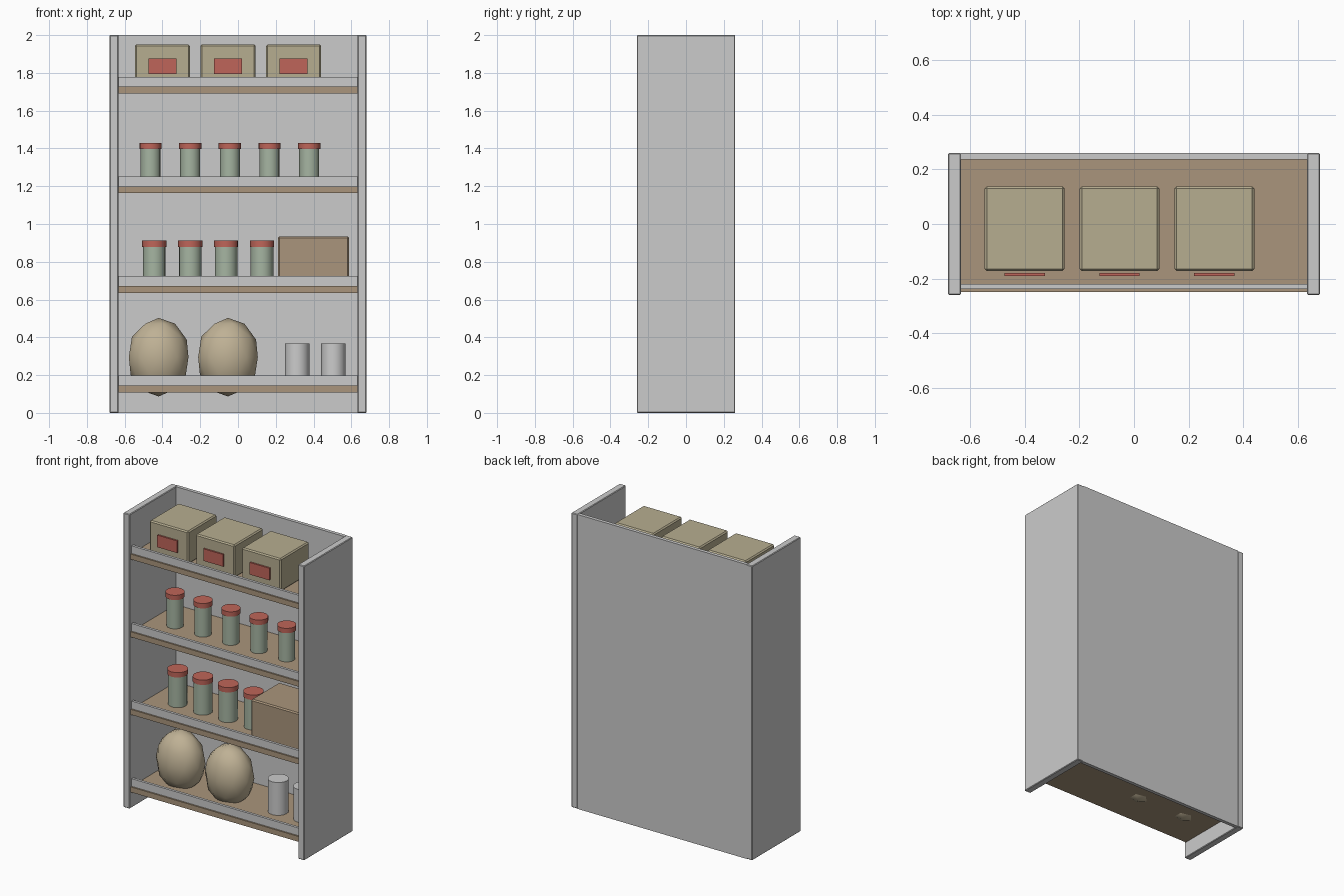
import bpy
from math import radians

if "Cube" in bpy.data.objects:
    bpy.data.objects.remove(bpy.data.objects["Cube"])


def mat(name, r, g, b):
    m = bpy.data.materials.new(name)
    m.diffuse_color = (r, g, b, 1)
    m.use_nodes = True
    m.node_tree.nodes["Principled BSDF"].inputs["Base Color"].default_value = m.diffuse_color
    return m


WOOD = mat("wood", 0.40, 0.30, 0.20)
CARD = mat("cardboard", 0.47, 0.42, 0.28)
RED = mat("red", 0.52, 0.13, 0.10)
GLASS = mat("green_glass", 0.38, 0.46, 0.36)
SACK = mat("sack_cloth", 0.52, 0.44, 0.30)


def finish(ob, name, m):
    ob.name = name
    if m:
        ob.data.materials.append(m)
    return ob


def box(name, x, y, z, m=None, bevel=0.0):
    """Box from (min, max) pairs."""
    bpy.ops.mesh.primitive_cube_add(size=1, location=[sum(p) / 2 for p in (x, y, z)])
    ob = bpy.context.object
    ob.scale = [p[1] - p[0] for p in (x, y, z)]
    bpy.ops.object.transform_apply(location=False, rotation=False, scale=True)
    if bevel:
        b = ob.modifiers.new("bevel", 'BEVEL')
        b.width = bevel
        b.segments = 1
    return finish(ob, name, m)


def cylinder(name, x, y, z0, z1, r, m=None):
    bpy.ops.mesh.primitive_cylinder_add(vertices=16, radius=r, depth=z1 - z0,
                                        location=(x, y, (z0 + z1) / 2))
    ob = bpy.context.object
    bpy.ops.object.shade_smooth_by_angle(angle=radians(30))
    return finish(ob, name, m)


def jar(name, x, z0, z1, r, lid_r):
    cylinder(name + "_body", x, CY, z0, z1 - 0.033, r, GLASS)
    cylinder(name + "_lid", x, CY, z1 - 0.033, z1, lid_r, RED)


CY = -0.015                               # depth line of the goods
SHELF = [0.145, 0.672, 1.199, 1.727]      # shelf top heights

# Cabinet
for side, s in (("left", -1), ("right", 1)):
    box(side + "_panel", sorted((s * 0.68, s * 0.633)), (-0.26, 0.26), (0, 2), bevel=0.004)
box("back_panel", (-0.635, 0.635), (0.236, 0.26), (0, 2))

# Shelves with front lips
for i, z in enumerate(SHELF):
    box(f"shelf_{i}", (-0.634, 0.634), (-0.248, 0.237), (z - 0.036, z), WOOD)
    box(f"shelf_lip_{i}", (-0.634, 0.634), (-0.238, -0.22), (z, z + 0.052))

# Bottom shelf: sacks and cans
for i, x in enumerate((-0.42, -0.053)):
    bpy.ops.mesh.primitive_ico_sphere_add(subdivisions=2, radius=1, location=(x, CY, 0.295))
    ob = bpy.context.object
    ob.scale = (0.166, 0.132, 0.208)
    bpy.ops.object.transform_apply(location=False, rotation=False, scale=True)
    bpy.ops.object.shade_smooth()
    finish(ob, f"sack_{i}", SACK)
for i, x in enumerate((0.313, 0.505)):
    cylinder(f"can_{i}", x, CY, SHELF[0], 0.368, 0.065)

# Second shelf: jars and a crate
for i in range(4):
    jar(f"large_jar_{i}", -0.443 + 0.19 * i, SHELF[1], 0.912, 0.06, 0.064)
box("crate", (0.212, 0.587), (-0.165, 0.137), (SHELF[1], 0.935), WOOD, 0.008)

# Third shelf: jars
for i in range(5):
    jar(f"small_jar_{i}", -0.463 + 0.21 * i, SHELF[2], 1.43, 0.053, 0.059)

# Top shelf: labelled cartons
for i in range(3):
    x = -0.4 + 0.347 * i
    box(f"carton_{i}", (x - 0.146, x + 0.146), (-0.172, 0.138), (SHELF[3], 1.95), CARD, 0.008)
    box(f"carton_label_{i}", (x - 0.074, x + 0.074), (-0.19, -0.179), (1.794, 1.876), RED)
